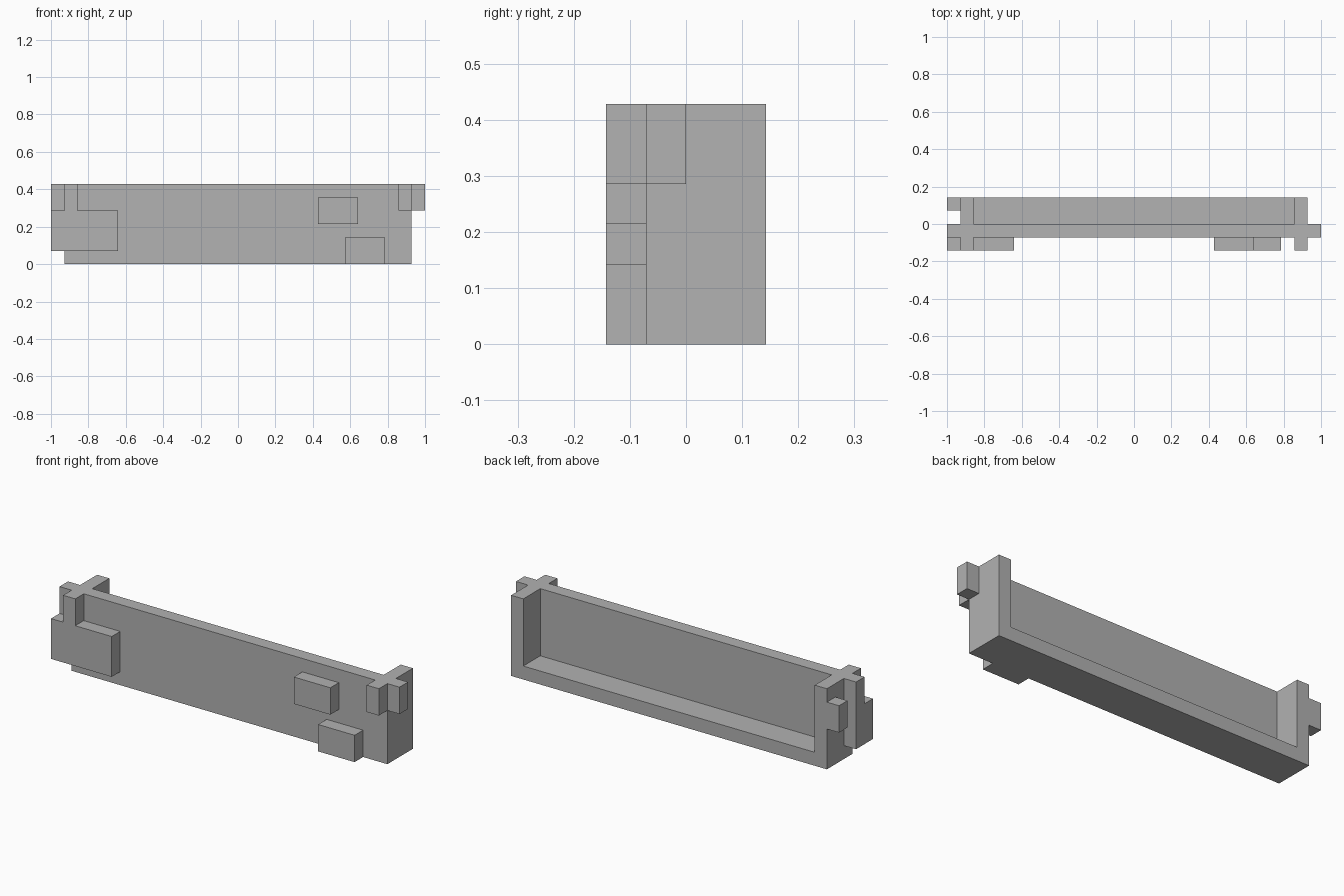
import bpy
import bmesh
from mathutils import Vector

default_cube = bpy.data.objects.get("Cube")
if default_cube:
    bpy.data.objects.remove(default_cube)

UNIT = 2 / 28  # the whole model sits on a regular grid of this step

# Single grey material
grey = bpy.data.materials.new("plain_grey")
grey.use_nodes = True
color = (0.445, 0.445, 0.445, 1)
grey.diffuse_color = color
grey.node_tree.nodes["Principled BSDF"].inputs["Base Color"].default_value = color


def box(name, x, y, z):
    """Flat-shaded box spanning the given (low, high) grid ranges."""
    bm = bmesh.new()
    bmesh.ops.create_cube(bm, size=1)
    spans = (x, y, z)
    size = Vector([hi - lo for lo, hi in spans])
    centre = Vector([(hi + lo) / 2 for lo, hi in spans])
    for v in bm.verts:
        v.co = (v.co * size + centre) * UNIT
    mesh = bpy.data.meshes.new(name)
    bm.to_mesh(mesh)
    bm.free()
    mesh.materials.append(grey)
    obj = bpy.data.objects.new(name, mesh)
    bpy.context.collection.objects.link(obj)
    return obj


# Tray: solid panel with a cavity open to the back and the top
tray = box("tray", (-13, 13), (-1, 2), (0, 6))
cutter = box("cavity_cutter", (-12, 12), (0, 3), (1, 7))
cutter.hide_render = True
cut = tray.modifiers.new("cavity", "BOOLEAN")
cut.operation = "DIFFERENCE"
cut.solver = "EXACT"
cut.object = cutter
bpy.context.view_layer.objects.active = tray
bpy.ops.object.modifier_apply(modifier=cut.name)
bpy.data.objects.remove(cutter)

# Front tabs at both top corners
for side, x in (("left", (12, 13)), ("right", (-13, -12))):
    box(side + "_front_tab", x, (-2, -1), (4, 6))

# End tabs
box("left_end_tab", (13, 14), (-1, 0), (4, 6))
box("right_end_rib", (-14, -13), (-1, 0), (1, 6))
box("right_rear_tab", (-14, -13), (1, 2), (3, 5))

# Raised blocks on the front panel
box("right_front_block", (-14, -9), (-2, -1), (1, 4))
box("upper_front_block", (6, 9), (-2, -1), (3, 5))
box("lower_front_block", (8, 11), (-2, -1), (0, 2))
